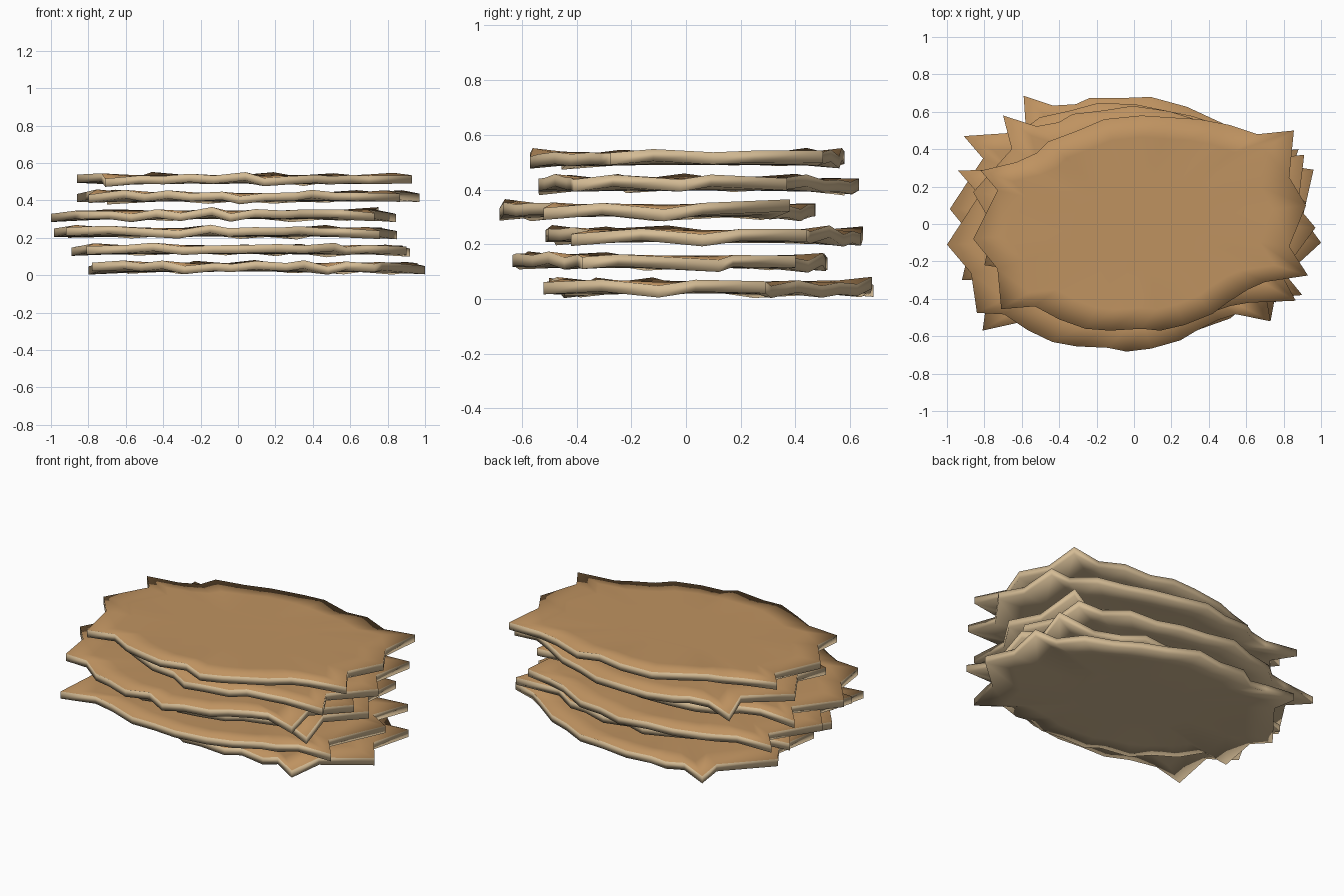
import bpy, bmesh, math, random
from mathutils import Vector, Matrix

cube = bpy.data.objects.get("Cube")
if cube:
    bpy.data.objects.remove(cube, do_unlink=True)
random.seed(4)


def material(name, color):
    mat = bpy.data.materials.new(name)
    mat.use_nodes = True
    mat.diffuse_color = color
    mat.node_tree.nodes["Principled BSDF"].inputs["Base Color"].default_value = color
    return mat


brown = material("warm brown", (0.52, 0.29, 0.118, 1))
tan = material("pale tan", (0.66, 0.50, 0.30, 1))

# Outline runs between the six pointed teeth: two bowed long sides and four notches
back_bow = [(.62, .48), (.47, .53), (.31, .56), (.15, .57), (0, .58),
            (-.2, .56), (-.34, .5), (-.5, .44), (-.56, .38), (-.67, .33)]
front_bow = [(-.57, -.44), (-.44, -.51), (-.3, -.56), (-.17, -.57), (0, -.56), (.1, -.57),
             (.23, -.54), (.38, -.48), (.46, -.42), (.57, -.35), (.66, -.31)]
runs = [back_bow, [(-.77, .18)], [(-.77, -.24)], front_bow, [(.79, -.12)], [(.79, .25)]]

THICK = 0.044


def make_outline(center, turn, teeth):
    """Turned runs joined by the sheet's own teeth, relative to its centre."""
    spin = Matrix.Rotation(math.radians(turn), 2)
    points = []
    for tooth, run in zip(teeth, runs):
        points.append(Vector(tooth) - Vector(center))
        points += [spin @ Vector(p) for p in run]
    return points


def sheet(name, center, z, turn, teeth):
    """One wavy slab made of concentric rings on top and bottom."""
    bm = bmesh.new()
    outline = make_outline(center, turn, teeth)
    n = len(outline)
    wave = [0.007 * (-1) ** i + random.uniform(-0.012, 0.012) for i in range(n)]

    def ring(scale, height, ripple):
        return [bm.verts.new((p.x * scale, p.y * scale, height + w * ripple))
                for p, w in zip(outline, wave)]

    def bridge(a, b, index):
        for i in range(n):
            j = (i + 1) % n
            bm.faces.new((a[i], a[j], b[j], b[i])).material_index = index

    half = THICK / 2
    steps = ((1, 1), (.8, .25), (.45, 0))
    tops = [ring(s, half, r) for s, r in steps]
    bottoms = [ring(s, -half, r) for s, r in steps]
    # Rim, then the upper and lower skins
    bridge(bottoms[0], tops[0], 1)
    for a, b in zip(tops, tops[1:]):
        bridge(a, b, 0)
    for a, b in zip(bottoms, bottoms[1:]):
        bridge(b, a, 1)
    bm.faces.new(tops[-1]).material_index = 0
    bm.faces.new(bottoms[-1][::-1]).material_index = 1
    bmesh.ops.recalc_face_normals(bm, faces=bm.faces[:])
    for f in bm.faces:
        f.smooth = True
    bm.transform(Matrix.Translation((*center, z)))

    mesh = bpy.data.meshes.new(name)
    bm.to_mesh(mesh)
    bm.free()
    mesh.materials.append(brown)
    mesh.materials.append(tan)
    bpy.context.collection.objects.link(bpy.data.objects.new(name, mesh))


# Six sheets, lowest first: centre, turn and tooth tips
stack = [
    ((.075, .085), -21, [(.96, .29), (-.59, .685), (-.8, .25), (-.78, -.13), (.73, -.52), (1, -.1)]),
    ((.025, -.055), 179, [(-.81, -.57), (.9, -.38), (.92, .12), (.88, .4), (-.87, .23), (-.89, -.15)]),
    ((-.07, .065), -8, [(.77, .44), (-.91, .47), (-.985, .08), (-.92, -.3), (.76, -.42), (.85, .06)]),
    ((-.08, -.105), -6, [(.75, .38), (-.94, .285), (-1, -.11), (-.84, -.475), (.73, -.52), (.845, -.08)]),
    ((.05, .04), -14, [(.91, .37), (-.7, .58), (-.86, .17), (-.8, -.22), (.865, -.41), (.97, -.02)]),
    ((.04, 0), 0, [(.855, .5), (-.82, .285), (-.86, -.08), (-.71, -.455), (.93, -.275), (.92, .1)]),
]
for level, (center, turn, teeth) in enumerate(stack):
    sheet(f"sheet_{level + 1}", center, 0.042 + level * 0.094, turn, teeth)
